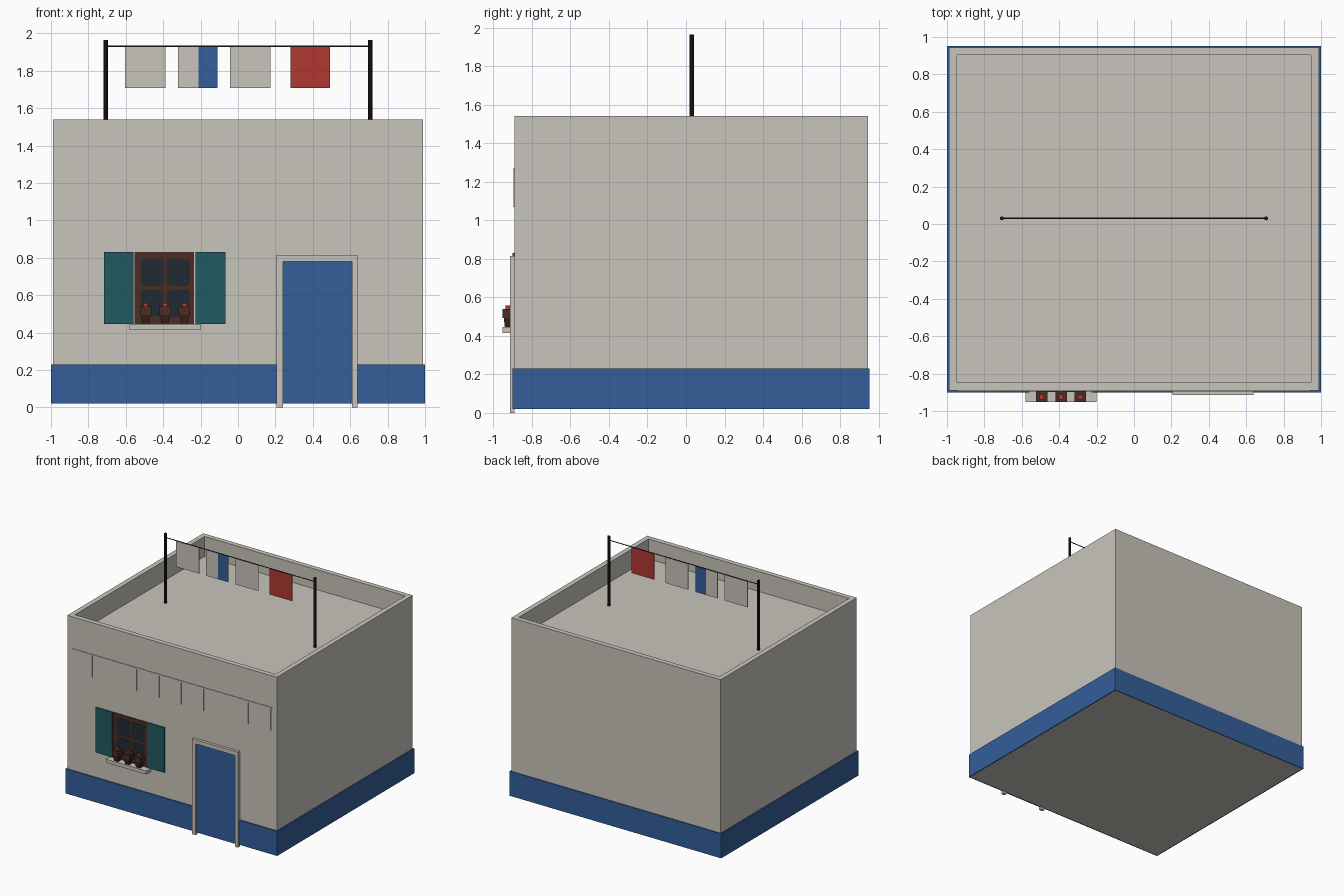
import bpy, bmesh, math
from mathutils import Vector

if "Cube" in bpy.data.objects:
    bpy.data.objects.remove(bpy.data.objects["Cube"])

def material(name, rgb):
    m = bpy.data.materials.new(name)
    m.diffuse_color = (*rgb, 1)
    m.use_nodes = True
    m.node_tree.nodes["Principled BSDF"].inputs["Base Color"].default_value = m.diffuse_color
    return m

PLASTER = material("plaster", (0.584, 0.558, 0.503))
BLUE = material("blue_paint", (0.034, 0.114, 0.328))
RED = material("red", (0.434, 0.040, 0.032))
TEAL = material("teal_shutter", (0.016, 0.102, 0.122))
WOOD = material("brown_wood", (0.069, 0.025, 0.016))
GLASS = material("dark_glass", (0.015, 0.023, 0.034))
POT = material("pot_brown", (0.040, 0.015, 0.010))
POLE = material("dark_pole", (0.020, 0.011, 0.009))

def finish(bm, name, mat):
    bmesh.ops.recalc_face_normals(bm, faces=bm.faces)
    me = bpy.data.meshes.new(name)
    bm.to_mesh(me)
    bm.free()
    me.materials.append(mat)
    ob = bpy.data.objects.new(name, me)
    bpy.context.collection.objects.link(ob)
    return ob

def box_bm(x0, x1, y0, y1, z0, z1):
    bm = bmesh.new()
    bmesh.ops.create_cube(bm, size=1)
    for v in bm.verts:
        v.co = ((x0 + x1) / 2 + v.co.x * (x1 - x0),
                (y0 + y1) / 2 + v.co.y * (y1 - y0),
                (z0 + z1) / 2 + v.co.z * (z1 - z0))
    return bm

def box(name, mat, *dims):
    return finish(box_bm(*dims), name, mat)

FRONT, BACK = -0.89, 0.945

# House body with the roof sunk behind a parapet
bm = box_bm(-0.99, 0.99, FRONT, BACK, 0.02, 1.54)
top = max(bm.faces, key=lambda f: f.calc_center_median().z)
bmesh.ops.inset_region(bm, faces=[top], thickness=0.06)
roof = bmesh.ops.extrude_face_region(bm, geom=[top])
bmesh.ops.translate(bm, vec=(0, 0, -0.17),
                    verts=[g for g in roof["geom"] if isinstance(g, bmesh.types.BMVert)])
if top.is_valid:
    bmesh.ops.delete(bm, geom=[top], context='FACES')
finish(bm, "house_body", PLASTER)

# Painted base band
box("base_band_front", BLUE, -1, 1, FRONT - 0.01, FRONT, 0.02, 0.23)
box("base_band_back", BLUE, -1, 1, BACK, BACK + 0.008, 0.02, 0.23)
for side, s in (("left", -1), ("right", 1)):
    x = sorted((s * 0.99, s))
    box("base_band_" + side, BLUE, *x, FRONT, BACK, 0.02, 0.23)

# Door and surround
box("door", BLUE, 0.24, 0.61, -0.904, FRONT, 0.02, 0.78)
box("door_jamb_left", PLASTER, 0.205, 0.24, -0.914, FRONT, 0, 0.78)
box("door_jamb_right", PLASTER, 0.61, 0.64, -0.914, FRONT, 0, 0.78)
box("door_lintel", PLASTER, 0.205, 0.64, -0.914, FRONT, 0.78, 0.815)

# Plaster relief panels across the facade
box("relief_strip", PLASTER, -0.943, 0.943, -0.895, FRONT, 1.257, 1.27)
for i in range(9):
    c = -0.844 + 0.211 * i
    box(f"relief_panel_{i}", PLASTER, c - 0.09, c + 0.09, -0.895, FRONT, 1.07, 1.257)

# Window frame with four rounded panes
box("window_frame", WOOD, -0.553, -0.235, -0.895, FRONT, 0.445, 0.83)
for i, x in enumerate((-0.52, -0.382)):
    for j, z in enumerate((0.485, 0.65)):
        bm = box_bm(x, x + 0.125, -0.897, -0.894, z, z + 0.143)
        edges = [e for e in bm.edges if abs(e.verts[0].co.y - e.verts[1].co.y) > 0.001]
        bmesh.ops.bevel(bm, geom=edges, offset=0.02, segments=3, profile=0.5, affect='EDGES')
        finish(bm, f"window_pane_{i}_{j}", GLASS)

# Shutters and sill
box("shutter_left", TEAL, -0.717, -0.56, -0.90, FRONT, 0.445, 0.83)
box("shutter_right", TEAL, -0.228, -0.068, -0.90, FRONT, 0.445, 0.83)
box("window_sill", PLASTER, -0.58, -0.20, -0.953, FRONT, 0.415, 0.445)

# Flower pots on the sill: tapered base, wide top, red bloom
for i, x in enumerate((-0.493, -0.39, -0.287)):
    y = -0.924
    bm = box_bm(x - 0.025, x + 0.025, y - 0.022, y + 0.022, 0.445, 0.495)
    for v in bm.verts:
        if v.co.z < 0.46:
            v.co.x = x + (v.co.x - x) * 0.75
            v.co.y = y + (v.co.y - y) * 0.75
    finish(bm, f"flower_pot_{i}", POT)
    box(f"plant_{i}", WOOD, x - 0.031, x + 0.031, y - 0.029, y + 0.029, 0.493, 0.54)
    box(f"flower_{i}", RED, x - 0.013, x + 0.013, y - 0.013, y + 0.013, 0.54, 0.557)

# Washing line
LINE_Y = 0.03

def rod(name, mat, a, b, r, sides):
    a, b = Vector(a), Vector(b)
    bm = bmesh.new()
    bmesh.ops.create_cone(bm, cap_ends=True, segments=sides, radius1=r, radius2=r,
                          depth=(b - a).length)
    q = (b - a).to_track_quat('Z', 'Y')
    for v in bm.verts:
        v.co = q @ v.co + (a + b) / 2
    return finish(bm, name, mat)

for side, x in (("left", -0.707), ("right", 0.707)):
    rod("line_pole_" + side, POLE, (x, LINE_Y, 1.36), (x, LINE_Y, 1.965), 0.011, 8)
rod("washing_line", POLE, (-0.707, LINE_Y, 1.93), (0.707, LINE_Y, 1.93), 0.004, 6)

# Hanging cloths
for name, mat, x0, x1 in (("sheet_a", PLASTER, -0.605, -0.387),
                          ("sheet_b", PLASTER, -0.32, -0.21),
                          ("blue_cloth", BLUE, -0.21, -0.11),
                          ("sheet_c", PLASTER, -0.043, 0.173),
                          ("red_cloth", RED, 0.28, 0.492)):
    box(name, mat, x0, x1, LINE_Y - 0.002, LINE_Y + 0.002, 1.707, 1.926)
